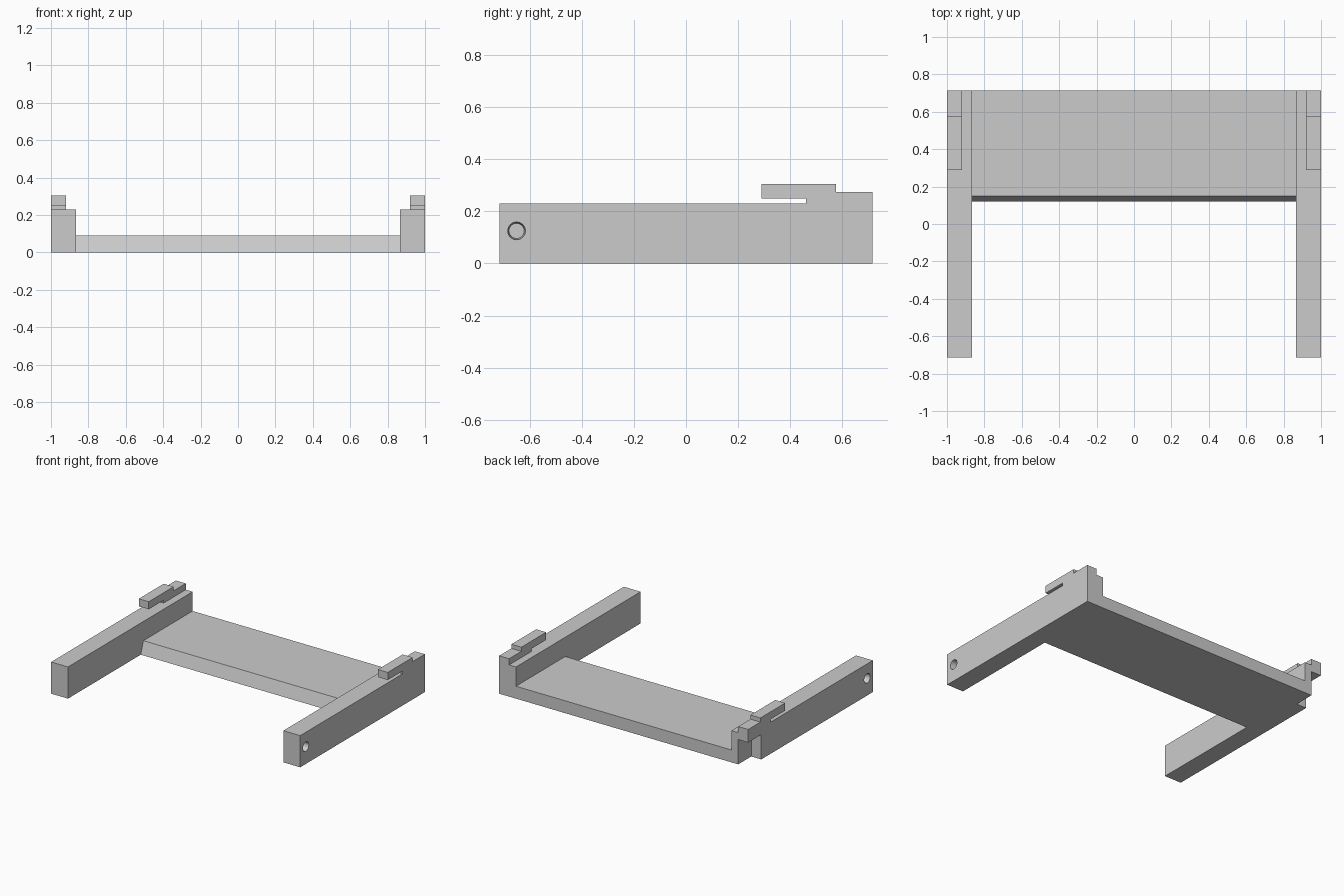
import bpy, bmesh, math
from mathutils import Matrix

cube = bpy.data.objects.get("Cube")
if cube:
    bpy.data.objects.remove(cube, do_unlink=True)

GREY = (0.6, 0.6, 0.6, 1.0)
grey = bpy.data.materials.new("plain grey")
grey.use_nodes = True
grey.diffuse_color = GREY
grey.node_tree.nodes["Principled BSDF"].inputs["Base Color"].default_value = GREY

BACK, RAIL_TOP = 0.715, 0.23
INNER, LATCH_INNER = 0.865, 0.92


def make_object(name, bm):
    bmesh.ops.recalc_face_normals(bm, faces=bm.faces)
    mesh = bpy.data.meshes.new(name)
    bm.to_mesh(mesh)
    bm.free()
    mesh.materials.append(grey)
    obj = bpy.data.objects.new(name, mesh)
    bpy.context.collection.objects.link(obj)
    return obj


def side_prism(name, outline, x0, x1):
    """Extrude a (y, z) outline from x0 to x1."""
    bm = bmesh.new()
    face = bm.faces.new([bm.verts.new((x0, y, z)) for y, z in outline])
    moved = bmesh.ops.extrude_face_region(bm, geom=[face])["geom"]
    bmesh.ops.translate(bm, vec=(x1 - x0, 0, 0),
                        verts=[v for v in moved if isinstance(v, bmesh.types.BMVert)])
    return make_object(name, bm)


def rectangle(y0, y1, z0, z1):
    return [(y0, z0), (y1, z0), (y1, z1), (y0, z1)]


def combine(obj, tool, operation):
    """Apply a boolean and remove its helper."""
    mod = obj.modifiers.new("boolean", "BOOLEAN")
    mod.operation, mod.object, mod.solver = operation, tool, "EXACT"
    tool.hide_render = True
    bpy.context.view_layer.update()
    graph = bpy.context.evaluated_depsgraph_get()
    result = bpy.data.meshes.new_from_object(obj.evaluated_get(graph))
    obj.modifiers.clear()
    obj.data = result
    bpy.data.objects.remove(tool, do_unlink=True)


# Latch outline: raised tail with a hook reaching forward over a thin slot
latch_outline = [(0.46, 0.1), (BACK, 0.1), (BACK, 0.275), (0.575, 0.275),
                 (0.575, 0.305), (0.29, 0.305), (0.29, 0.25), (0.46, 0.25)]

for side, name in ((1, "left_rail"), (-1, "right_rail")):
    rail = side_prism(name, rectangle(-BACK, BACK, 0, RAIL_TOP), side * INNER, side)
    latch = side_prism("latch", latch_outline, side * LATCH_INNER, side)
    combine(rail, latch, "UNION")

    # Slightly tapered blind pivot hole in the outer face
    bm = bmesh.new()
    bmesh.ops.create_cone(bm, cap_ends=True, segments=32, radius1=0.029,
                          radius2=0.035, depth=0.06,
                          matrix=Matrix.Translation((side * 0.98, -0.65, 0.125))
                          @ Matrix.Rotation(side * math.pi / 2, 4, "Y"))
    combine(rail, make_object("hole_cutter", bm), "DIFFERENCE")

    # Recess under the rear outer corner, on one rail only
    if side < 0:
        notch = side_prism("notch_cutter", rectangle(0.565, 0.8, -0.1, 0.18),
                           -LATCH_INNER, -1.1)
        combine(rail, notch, "DIFFERENCE")

# Cross plate with a sloping front edge
side_prism("cross_plate", [(0.12, 0), (BACK, 0), (BACK, 0.09), (0.15, 0.09)],
           -INNER, INNER)
